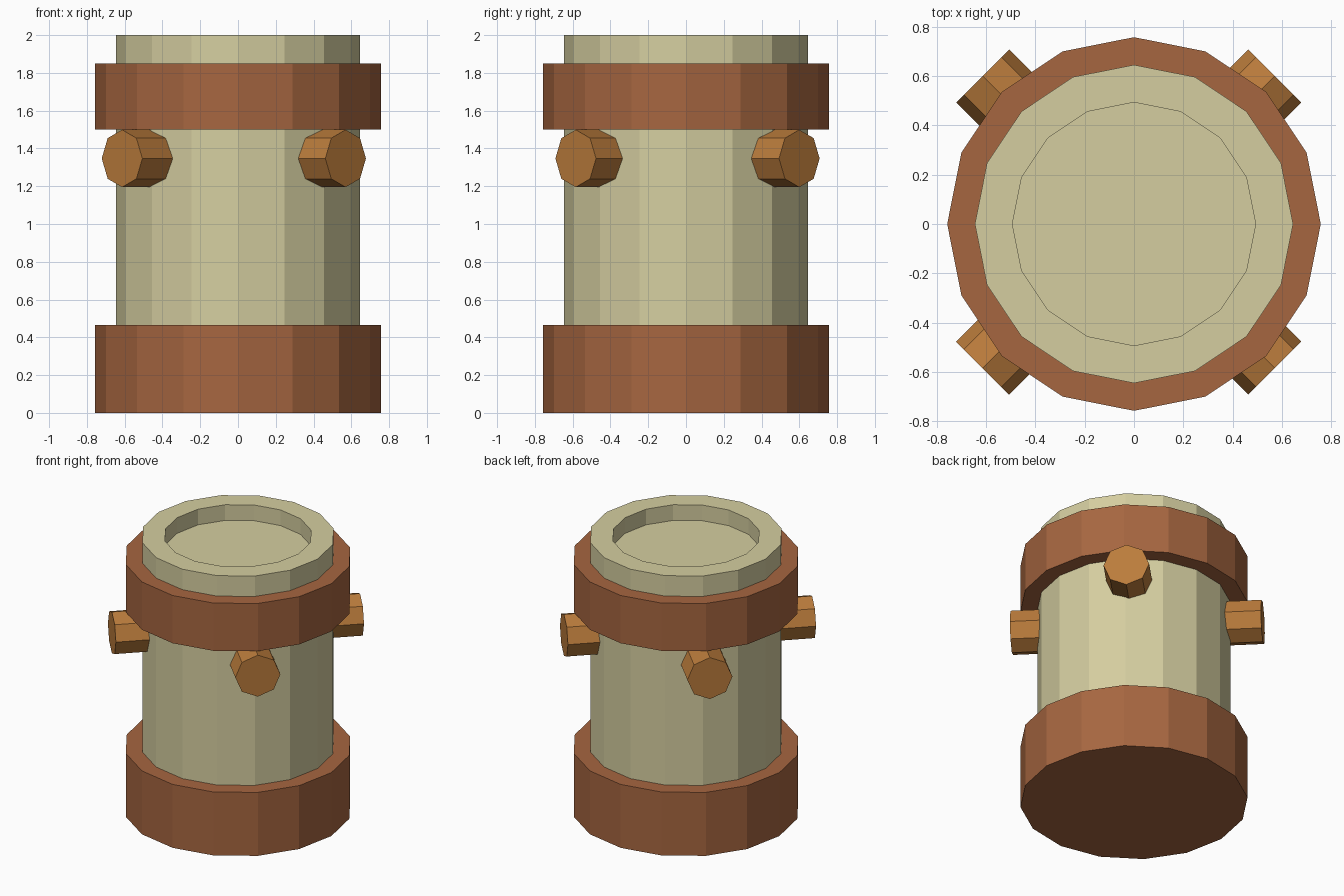
import bpy
import math

if "Cube" in bpy.data.objects:
    bpy.data.objects.remove(bpy.data.objects["Cube"])

SIDES = 16


def srgb(*rgb):
    lin = [(c / 255 / 12.92) if c < 10 else ((c / 255 + 0.055) / 1.055) ** 2.4 for c in rgb]
    return (*lin, 1.0)


def material(name, *rgb):
    m = bpy.data.materials.new(name)
    m.diffuse_color = srgb(*rgb)
    m.use_nodes = True
    m.node_tree.nodes["Principled BSDF"].inputs["Base Color"].default_value = m.diffuse_color
    return m


cream = material("cream", 213, 206, 160)
red_brown = material("red brown", 166, 102, 64)
tan_wood = material("tan wood", 187, 124, 60)


def lathe(name, profile, sides, mat, closed=False):
    """Spin (radius, z) points round z; open profiles get flat caps, closed ones form a ring."""
    verts, faces = [], []
    for r, z in profile:
        for i in range(sides):
            a = 2 * math.pi * i / sides
            verts.append((r * math.cos(a), r * math.sin(a), z))
    n = len(profile)
    for k in range(n if closed else n - 1):
        p, q = k * sides, (k + 1) % n * sides
        for i in range(sides):
            j = (i + 1) % sides
            faces.append((p + i, p + j, q + j, q + i))
    if not closed:
        faces.append(tuple(reversed(range(sides))))
        faces.append(tuple(range((n - 1) * sides, n * sides)))
    mesh = bpy.data.meshes.new(name)
    mesh.from_pydata(verts, [], faces)
    mesh.materials.append(mat)
    obj = bpy.data.objects.new(name, mesh)
    bpy.context.collection.objects.link(obj)
    return obj


# Main column with a shallow round recess in its top
lathe("column", [(0.645, 0.1), (0.645, 2.0), (0.493, 2.0), (0.493, 1.885)], SIDES, cream)

# Solid base and upper collar
lathe("base_band", [(0.757, 0.0), (0.757, 0.465)], SIDES, red_brown)
lathe("upper_band", [(0.6, 1.5), (0.757, 1.5), (0.757, 1.85), (0.6, 1.85)],
      SIDES, red_brown, closed=True)

# Four octagonal pegs sticking out diagonally
for i in range(4):
    peg = lathe(f"peg_{i + 1}", [(0.152, 0.45), (0.152, 0.837)], 8, tan_wood)
    peg.rotation_euler = (0, math.pi / 2, math.pi / 4 + i * math.pi / 2)
    peg.location = (-0.022, 0.008, 1.347)
